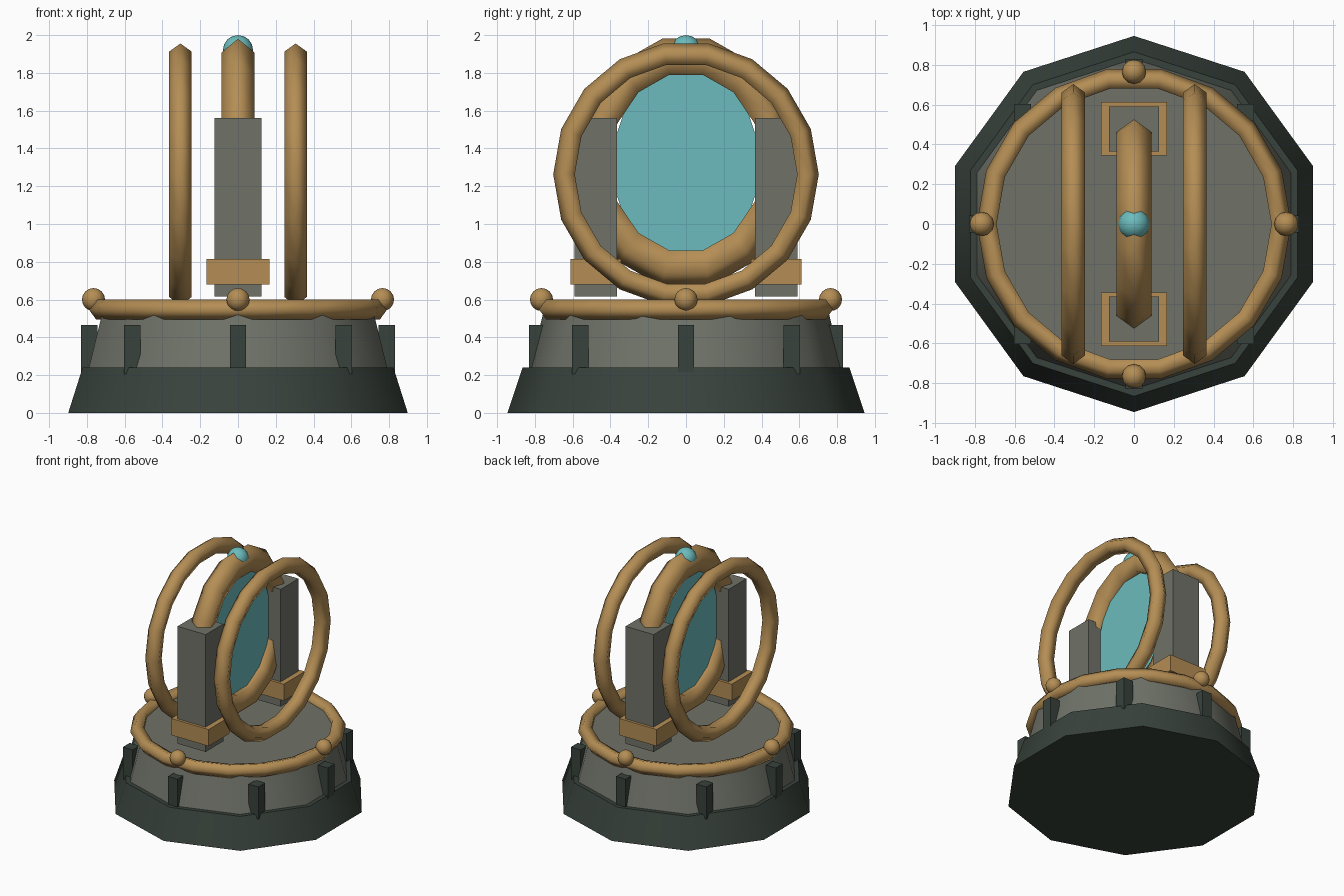
import bpy
from math import radians, pi

cube = bpy.data.objects.get("Cube")
if cube:
    bpy.data.objects.remove(cube, do_unlink=True)


def material(name, rgb):
    m = bpy.data.materials.new(name)
    m.use_nodes = True
    colour = (*rgb, 1.0)
    m.diffuse_color = colour
    bsdf = next(n for n in m.node_tree.nodes if n.type == 'BSDF_PRINCIPLED')
    bsdf.inputs["Base Color"].default_value = colour
    return m


DARK = material("dark green stone", (0.04, 0.055, 0.045))
GREY = material("grey stone", (0.16, 0.17, 0.14))
BRONZE = material("bronze", (0.46, 0.27, 0.09))
TEAL = material("teal crystal", (0.15, 0.50, 0.51))

# Turns a shape lying flat so that its axis runs along x
UPRIGHT = (pi / 2, 0, pi / 2)


def finish(name, mat, smooth_angle=None):
    ob = bpy.context.object
    ob.name = name
    ob.data.materials.clear()
    ob.data.materials.append(mat)
    if smooth_angle:
        bpy.ops.object.shade_smooth_by_angle(angle=radians(smooth_angle))
    return ob


def tier(name, r1, r2, z1, z2, mat):
    bpy.ops.mesh.primitive_cone_add(vertices=10, radius1=r1, radius2=r2,
                                    depth=z2 - z1, location=(0, 0, (z1 + z2) / 2))
    return finish(name, mat, 40)


def box(name, loc, size, mat):
    bpy.ops.mesh.primitive_cube_add(size=1, location=loc)
    bpy.context.object.scale = size
    return finish(name, mat)


def ring(name, loc, major, minor, segments, rot=(0, 0, 0), stretch=1):
    bpy.ops.mesh.primitive_torus_add(location=loc, rotation=rot, major_segments=segments,
                                     minor_segments=5, major_radius=major, minor_radius=minor)
    bpy.context.object.scale.y = stretch
    return finish(name, BRONZE, 180)


def ball(name, loc, radius, mat):
    bpy.ops.mesh.primitive_uv_sphere_add(segments=12, ring_count=8, radius=radius, location=loc)
    return finish(name, mat, 180)


# Pedestal
tier("base", 0.945, 0.865, 0, 0.24, DARK)
tier("upper_tier", 0.83, 0.75, 0.24, 0.55, GREY)
ring("rim_ring", (0, 0, 0.548), 0.735, 0.055, 18)

# Fins around the pedestal, studs on the rim
for i in (-1, 0, 1):
    for j in (-1, 0, 1):
        if i or j:
            d = 0.56 if i and j else 0.787
            box("fin", (i * d, j * d, 0.335), (0.086, 0.086, 0.26), DARK)
        if abs(i) + abs(j) == 1:
            ball("rim_stud", (i * 0.765, j * 0.765, 0.6), 0.061, BRONZE)

# Pillars with bronze clamps
for s in (-1, 1):
    box("pillar", (0, s * 0.478, 1.0875), (0.25, 0.225, 0.945), GREY)
    box("pillar_clamp", (0, s * 0.478, 0.748), (0.334, 0.268, 0.134), BRONZE)

# Side rings and stretched central frame
for s in (-1, 1):
    ring("side_ring", (s * 0.305, 0, 1.263), 0.64, 0.063, 18, UPRIGHT)
ring("central_frame", (0, 0, 1.325), 0.478, 0.092, 14, UPRIGHT, 1.18)

# Crystal pane inside the frame, crystal on top
bpy.ops.mesh.primitive_cylinder_add(vertices=12, radius=1, depth=0.03)
pane = finish("crystal_pane", TEAL)
pane.rotation_euler.z = pi / 12
bpy.ops.object.transform_apply(location=False, rotation=True, scale=False)
pane.rotation_euler = UPRIGHT
pane.scale = (0.378, 0.645, 1)
pane.location = (0, 0, 1.315)
ball("top_crystal", (0, 0, 1.92), 0.08, TEAL)
